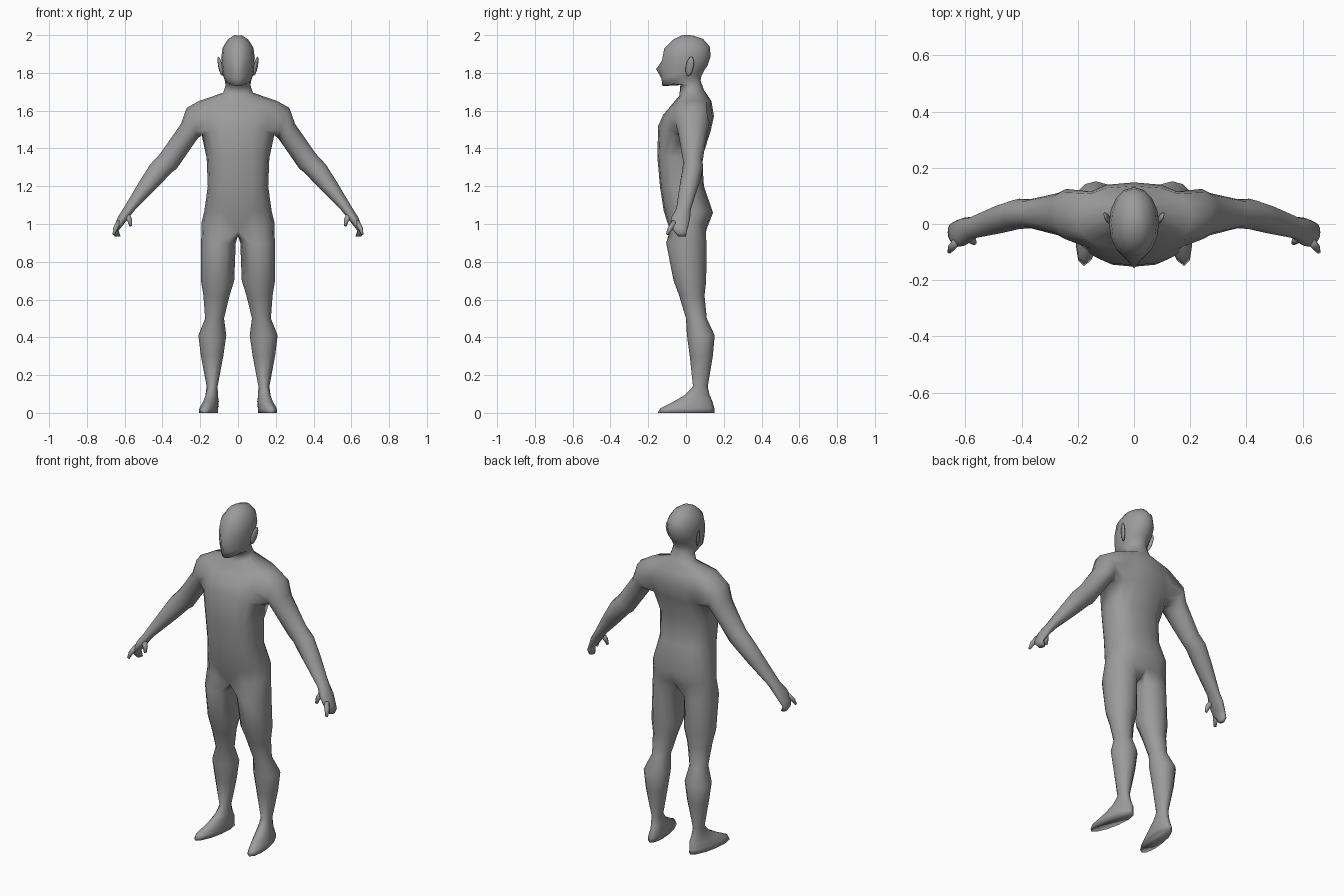
import bpy, bmesh, math
from mathutils import Vector

skin = bpy.data.materials.new("plain_grey")
skin.diffuse_color = (0.33, 0.33, 0.33, 1)


def finish(name, bm):
    """Turn a right-hand half into a smooth, mirrored object."""
    bmesh.ops.recalc_face_normals(bm, faces=bm.faces)
    for f in bm.faces:
        f.smooth = True
    me = bpy.data.meshes.new(name)
    bm.to_mesh(me)
    bm.free()
    me.materials.append(skin)
    ob = bpy.data.objects.new(name, me)
    bpy.context.collection.objects.link(ob)
    mod = ob.modifiers.new("mirror", 'MIRROR')
    mod.merge_threshold = 0.0005
    return ob


def skin_rings(bm, a, b, closed=True, skip=()):
    """Join two rings of equal length with quads."""
    n = len(a)
    for i in range(n if closed else n - 1):
        if i not in skip:
            j = (i + 1) % n
            bm.faces.new((a[i], a[j], b[j], b[i]))


def half_ring(bm, zf, zs, zb, w, yf, yb, p=1.0, nose=0.0):
    """Half outline from front centre round the side to back centre."""
    out = []
    for k in range(9):
        a = math.radians(-90 + 22.5 * k)
        c, s = math.cos(a), math.sin(a)
        x = 0 if k in (0, 8) else w * c ** p
        y = (yf + yb) / 2 + (yb - yf) / 2 * math.copysign(abs(s) ** p, s)
        z = zs + ((zf if s < 0 else zb) - zs) * s * s
        out.append(bm.verts.new((x, y - (nose if k == 0 else 0), z)))
    return out


bm = bmesh.new()

# Torso, neck and head: z front, z side, z back, half width, y front, y back, squareness, nose
trunk = [
    (0.965, 1.01, 0.975, 0.193, -0.085, 0.11, 0.85),
    (1.07, 1.07, 1.06, 0.178, -0.118, 0.143, 0.8),
    (1.20, 1.20, 1.20, 0.160, -0.138, 0.095, 0.8),
    (1.36, 1.35, 1.35, 0.166, -0.152, 0.085, 0.8),
    (1.52, 1.47, 1.49, 0.192, -0.147, 0.13, 0.8),
    (1.58, 1.56, 1.57, 0.205, -0.12, 0.148, 0.8),
    (1.62, 1.652, 1.65, 0.205, -0.085, 0.135, 0.8),
    (1.68, 1.695, 1.71, 0.078, -0.035, 0.095, 1),
    (1.735, 1.735, 1.76, 0.066, -0.03, 0.077, 1),
    (1.73, 1.76, 1.785, 0.070, -0.125, 0.082, 1.1),
    (1.77, 1.79, 1.815, 0.080, -0.13, 0.098, 1.1),
    (1.82, 1.83, 1.84, 0.085, -0.13, 0.115, 1, 0.028),
    (1.865, 1.88, 1.89, 0.089, -0.127, 0.131, 1),
    (1.93, 1.935, 1.94, 0.081, -0.115, 0.125, 1),
    (1.975, 1.978, 1.98, 0.053, -0.07, 0.09, 1),
    (1.998, 2.0, 1.998, 0.02, -0.025, 0.035, 1),
]
rings = [half_ring(bm, *t) for t in trunk]
for i in range(len(rings) - 1):
    hole = range(2, 6) if i in (4, 5) else ()
    skin_rings(bm, rings[i], rings[i + 1], closed=False, skip=hole)
bm.faces.new(rings[-1])

# Arm: upper x z, lower x z, y front, y back; starts at the shoulder opening
lo, mid, hi = rings[4:7]
prev = [hi[4], hi[3], hi[2], mid[2], lo[2], lo[3], lo[4], lo[5], lo[6], mid[6], hi[6], hi[5]]
arm = [
    (0.272, 1.615, 0.212, 1.455, -0.055, 0.125),
    (0.302, 1.53, 0.240, 1.415, -0.04, 0.11),
    (0.412, 1.372, 0.325, 1.292, -0.015, 0.088),
    (0.465, 1.315, 0.352, 1.272, -0.018, 0.09),
    (0.520, 1.228, 0.420, 1.20, -0.032, 0.07),
    (0.605, 1.085, 0.545, 1.075, -0.052, 0.026),
    (0.637, 1.035, 0.577, 1.035, -0.078, 0.022),
    (0.654, 0.985, 0.612, 0.99, -0.082, 0.012),
    (0.663, 0.955, 0.632, 0.965, -0.062, 0.004),
    (0.652, 0.934, 0.622, 0.934, -0.042, 0.0),
]
for xu, zu, xl, zl, yf, yb in arm:
    mid_pt = Vector(((xu + xl) / 2, (yf + yb) / 2, (zu + zl) / 2))
    up = Vector(((xu - xl) / 2, 0, (zu - zl) / 2))
    front = Vector((0, (yf - yb) / 2, 0))
    ring = [bm.verts.new(mid_pt + up * math.cos(k * math.pi / 6) + front * math.sin(k * math.pi / 6))
            for k in range(12)]
    skin_rings(bm, prev, ring)
    prev = ring
bm.faces.new(prev)

# Leg and foot: z, x inner, x outer, y front, y back, outward turn; starts at the hip opening
crotch = [bm.verts.new((0, y, 0.938)) for y in (0.06, 0.01, -0.04)]
prev = rings[0] + crotch
leg = [
    (0.90, 0.012, 0.195, -0.105, 0.108, 0),
    (0.70, 0.020, 0.196, -0.066, 0.107, 0),
    (0.62, 0.045, 0.183, -0.036, 0.098, 0),
    (0.50, 0.074, 0.174, 0.0, 0.11, 0),
    (0.41, 0.062, 0.210, 0.005, 0.152, 0),
    (0.30, 0.078, 0.196, 0.02, 0.142, 0),
    (0.14, 0.108, 0.166, 0.037, 0.115, 0),
    (0.095, 0.106, 0.172, -0.005, 0.125, 0.1),
    (0.06, 0.104, 0.182, -0.065, 0.14, 0.15),
    (0.025, 0.110, 0.200, -0.135, 0.15, 0.15),
    (0.0, 0.110, 0.202, -0.15, 0.152, 0.15),
]
for z, x0, x1, yf, yb, turn in leg:
    ring = []
    for k in range(12):
        a = math.radians(-120 + 30 * k)
        dy = (yb - yf) / 2 * math.sin(a)
        x = (x0 + x1) / 2 + (x1 - x0) / 2 * math.cos(a) - turn * dy
        ring.append(bm.verts.new((x, (yf + yb) / 2 + dy, z)))
    skin_rings(bm, prev, ring)
    prev = ring
bm.faces.new(prev)
finish("body", bm)


def digit(name, path):
    """Tapered six-sided finger along points of (x, y, z, radius)."""
    b = bmesh.new()
    quat = (Vector(path[-1][:3]) - Vector(path[0][:3])).to_track_quat('Z', 'Y')
    last = None
    for x, y, z, r in path:
        ring = [b.verts.new(Vector((x, y, z)) + quat @ Vector((r * math.cos(k * math.pi / 3),
                r * math.sin(k * math.pi / 3), 0))) for k in range(6)]
        if last:
            skin_rings(b, last, ring)
        else:
            b.faces.new(ring)
        last = ring
    b.faces.new(last)
    finish(name, b)


# Free fingers
digit("index_finger", [(0.628, -0.06, 1.01, 0.016), (0.65, -0.085, 0.975, 0.013), (0.658, -0.1, 0.945, 0.007)])
digit("thumb", [(0.592, -0.045, 1.05, 0.018), (0.573, -0.06, 1.02, 0.014), (0.567, -0.068, 0.99, 0.008)])

# Ears: flattened balls, flaring outward at the top and back
bm = bmesh.new()
bmesh.ops.create_uvsphere(bm, u_segments=8, v_segments=6, radius=1)
for v in bm.verts:
    x, y, z = v.co
    v.co = (0.094 + 0.009 * x + 0.010 * z + 0.007 * y, 0.02 + 0.021 * y + 0.008 * z, 1.835 + 0.052 * z)
finish("ear", bm)
